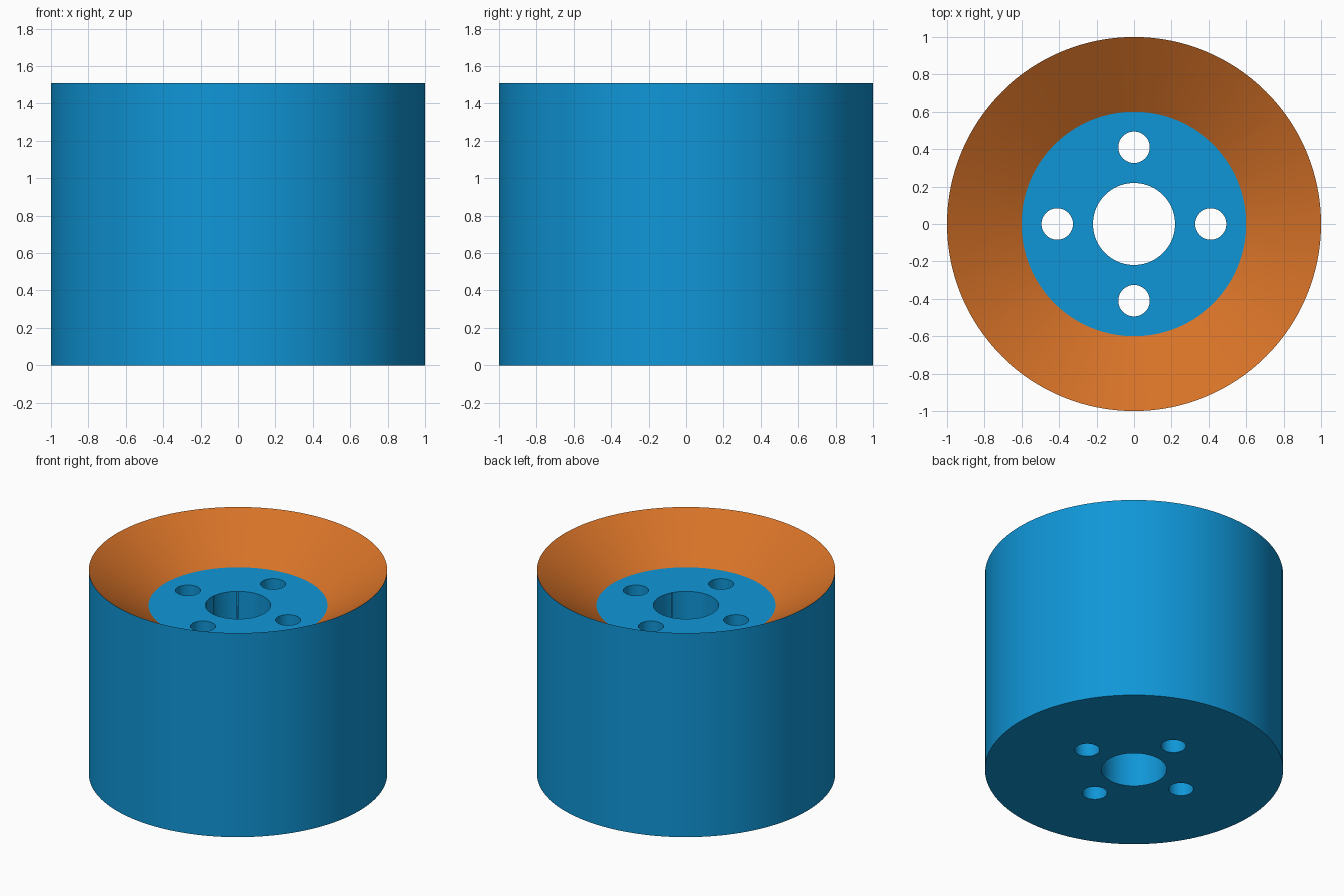
import bpy, bmesh, math

if "Cube" in bpy.data.objects:
    bpy.data.objects.remove(bpy.data.objects["Cube"])

SEGMENTS = 128
HEIGHT, FLOOR_Z = 1.51, 1.25
RIM_R, FLOOR_R = 1.0, 0.60


def material(name, rgb):
    m = bpy.data.materials.new(name)
    m.diffuse_color = (*rgb, 1)
    m.use_nodes = True
    m.node_tree.nodes["Principled BSDF"].inputs["Base Color"].default_value = m.diffuse_color
    return m


blue = material("blue", (0.005, 0.305, 0.68))
orange = material("orange", (0.68, 0.17, 0.021))


def cylinder(name, radius, x=0, y=0):
    bpy.ops.mesh.primitive_cylinder_add(vertices=96, radius=radius, depth=3,
                                        location=(x, y, 0.75))
    ob = bpy.context.object
    ob.name = name
    ob.data.materials.append(blue)
    ob.hide_render = True
    return ob


# Body: turned profile with a conical recess in the top
profile = [(0, 0), (RIM_R, 0), (RIM_R, HEIGHT), (FLOOR_R, FLOOR_Z), (0, FLOOR_Z)]
bm = bmesh.new()
verts = [bm.verts.new((r, 0, z)) for r, z in profile]
edges = [bm.edges.new(pair) for pair in zip(verts, verts[1:])]
bmesh.ops.spin(bm, geom=verts + edges, cent=(0, 0, 0), axis=(0, 0, 1),
               angle=math.tau, steps=SEGMENTS, use_duplicate=False)
bmesh.ops.remove_doubles(bm, verts=bm.verts, dist=1e-5)
bmesh.ops.recalc_face_normals(bm, faces=bm.faces)
mesh = bpy.data.meshes.new("hub_body")
bm.to_mesh(mesh)
bm.free()
body = bpy.data.objects.new("hub_body", mesh)
bpy.context.collection.objects.link(body)
mesh.materials.append(blue)
mesh.materials.append(orange)

# Conical recess wall is the only sloped surface
for f in mesh.polygons:
    f.material_index = 1 if 0.1 < f.normal.z < 0.95 else 0

# Centre bore and four bolt holes, cut right through
cutters = [cylinder("bore_cutter", 0.219)]
for i in range(4):
    a = i * math.pi / 2
    cutters.append(cylinder(f"bolt_hole_cutter_{i + 1}", 0.084,
                            0.41 * math.cos(a), 0.41 * math.sin(a)))

bpy.ops.object.select_all(action='DESELECT')
body.select_set(True)
bpy.context.view_layer.objects.active = body
for c in cutters:
    mod = body.modifiers.new("hole", 'BOOLEAN')
    mod.operation, mod.solver, mod.object = 'DIFFERENCE', 'EXACT', c
    bpy.ops.object.modifier_apply(modifier=mod.name)
for c in cutters:
    bpy.data.objects.remove(c)

bpy.ops.object.shade_smooth_by_angle(angle=math.radians(25))
